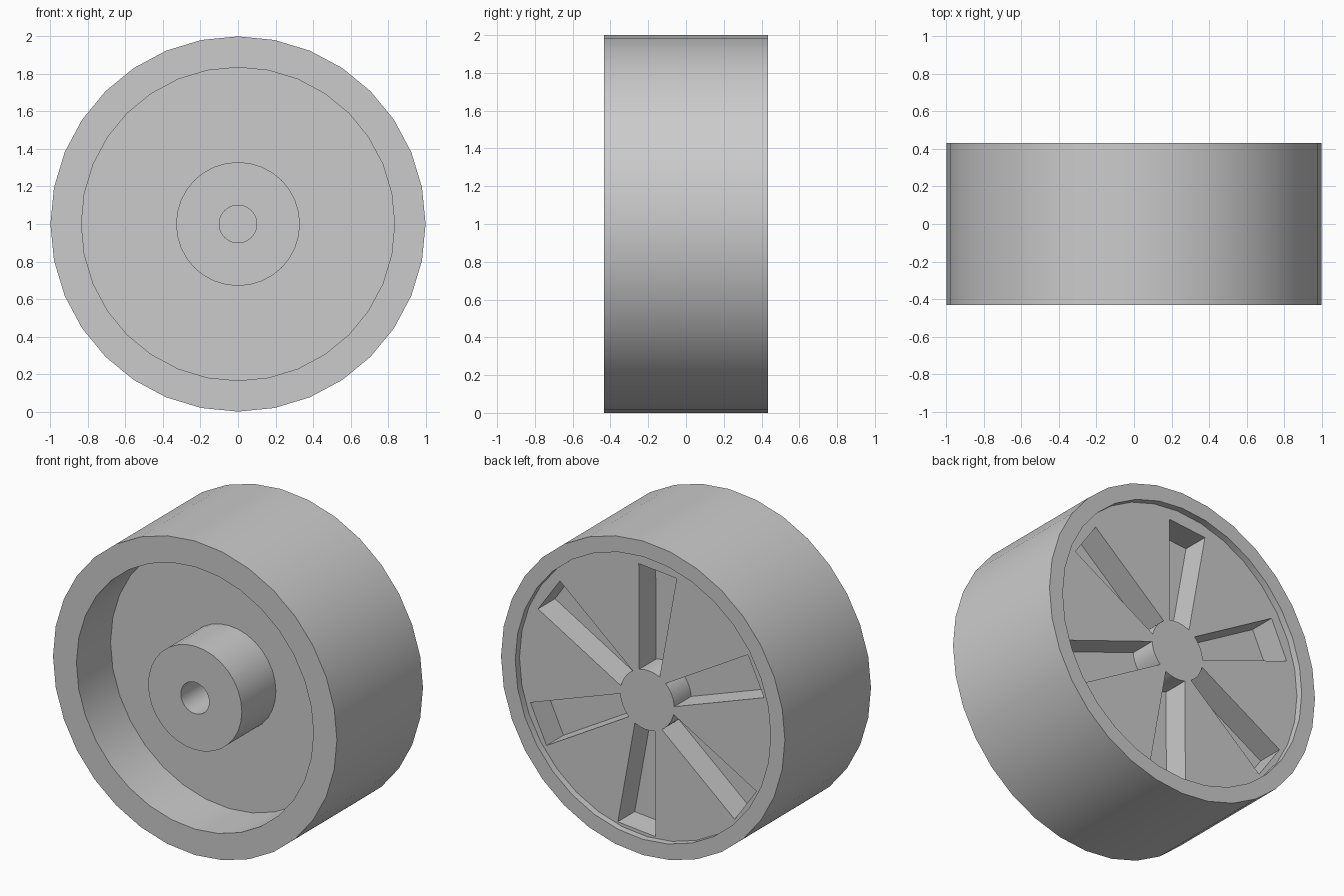
import bpy, bmesh, math
from mathutils import Vector

cube = bpy.data.objects.get("Cube")
if cube:
    bpy.data.objects.remove(cube, do_unlink=True)

SIDES = 32
HALF = 0.433        # half width of the wheel
BACK = 0.39         # recessed back face
SLOT_FLOOR = 0.22
FRONT_FLOOR = -0.09

grey = bpy.data.materials.new("plain grey")
grey.use_nodes = True
colour = (0.6, 0.6, 0.6, 1)
grey.diffuse_color = colour
grey.node_tree.nodes["Principled BSDF"].inputs["Base Color"].default_value = colour


def make_object(name, bm):
    bmesh.ops.recalc_face_normals(bm, faces=bm.faces)
    mesh = bpy.data.meshes.new(name)
    bm.to_mesh(mesh)
    bm.free()
    mesh.materials.append(grey)
    obj = bpy.data.objects.new(name, mesh)
    bpy.context.collection.objects.link(obj)
    return obj


def lathe(name, profile):
    """Turn (radius, y) points about the axle."""
    bm = bmesh.new()
    verts = [bm.verts.new((0, y, r)) for r, y in profile]
    edges = [bm.edges.new(pair) for pair in zip(verts, verts[1:])]
    bmesh.ops.spin(bm, geom=verts + edges, cent=(0, 0, 0), axis=(0, 1, 0),
                   angle=math.tau, steps=SIDES, use_merge=True)
    bmesh.ops.remove_doubles(bm, verts=bm.verts, dist=0.0001)
    return make_object(name, bm)


def slot_cutters(count, tilt):
    """Tapered pockets running from the round hub cap towards the rim."""
    bm = bmesh.new()
    cap, reach, inner, outer = 0.19, 0.845, 0.072, 0.134
    spread = math.asin(inner / cap)
    arc = [spread * k / 3 for k in range(-3, 4)]
    outline = [(cap * math.sin(a), cap * math.cos(a)) for a in arc]
    outline += [(outer, reach), (-outer, reach)]
    for i in range(count):
        turn = math.tau * i / count + tilt
        s, c = math.sin(turn), math.cos(turn)
        ring = [bm.verts.new((-(u * c + v * s), SLOT_FLOOR, v * c - u * s))
                for u, v in outline]
        face = bm.faces.new(ring)
        out = bmesh.ops.extrude_face_region(bm, geom=[face])
        moved = [g for g in out["geom"] if isinstance(g, bmesh.types.BMVert)]
        bmesh.ops.translate(bm, verts=moved, vec=Vector((0, 0.3, 0)))
    return make_object("slot_cutter", bm)


# Wheel body: blind bore, hub, front recess, rim and shallow back recess
wheel = lathe("wheel", [
    (0, 0.17), (0.1, 0.17), (0.1, -HALF), (0.33, -HALF),
    (0.33, FRONT_FLOOR), (0.835, FRONT_FLOOR), (0.835, -HALF), (1, -HALF),
    (1, HALF), (0.9, HALF), (0.9, BACK), (0, BACK)])

# Six pockets in the back face, set slightly low
cutter = slot_cutters(6, math.radians(5))
cutter.location.z = -0.03
cutter.hide_render = True
bpy.context.view_layer.update()

cut = wheel.modifiers.new("slots", "BOOLEAN")
cut.operation = "DIFFERENCE"
cut.solver = "EXACT"
cut.object = cutter
bpy.context.view_layer.objects.active = wheel
wheel.select_set(True)
bpy.ops.object.modifier_apply(modifier=cut.name)
bpy.data.objects.remove(cutter, do_unlink=True)

bpy.ops.object.shade_smooth_by_angle(angle=math.radians(30))
wheel.location.z = 1
